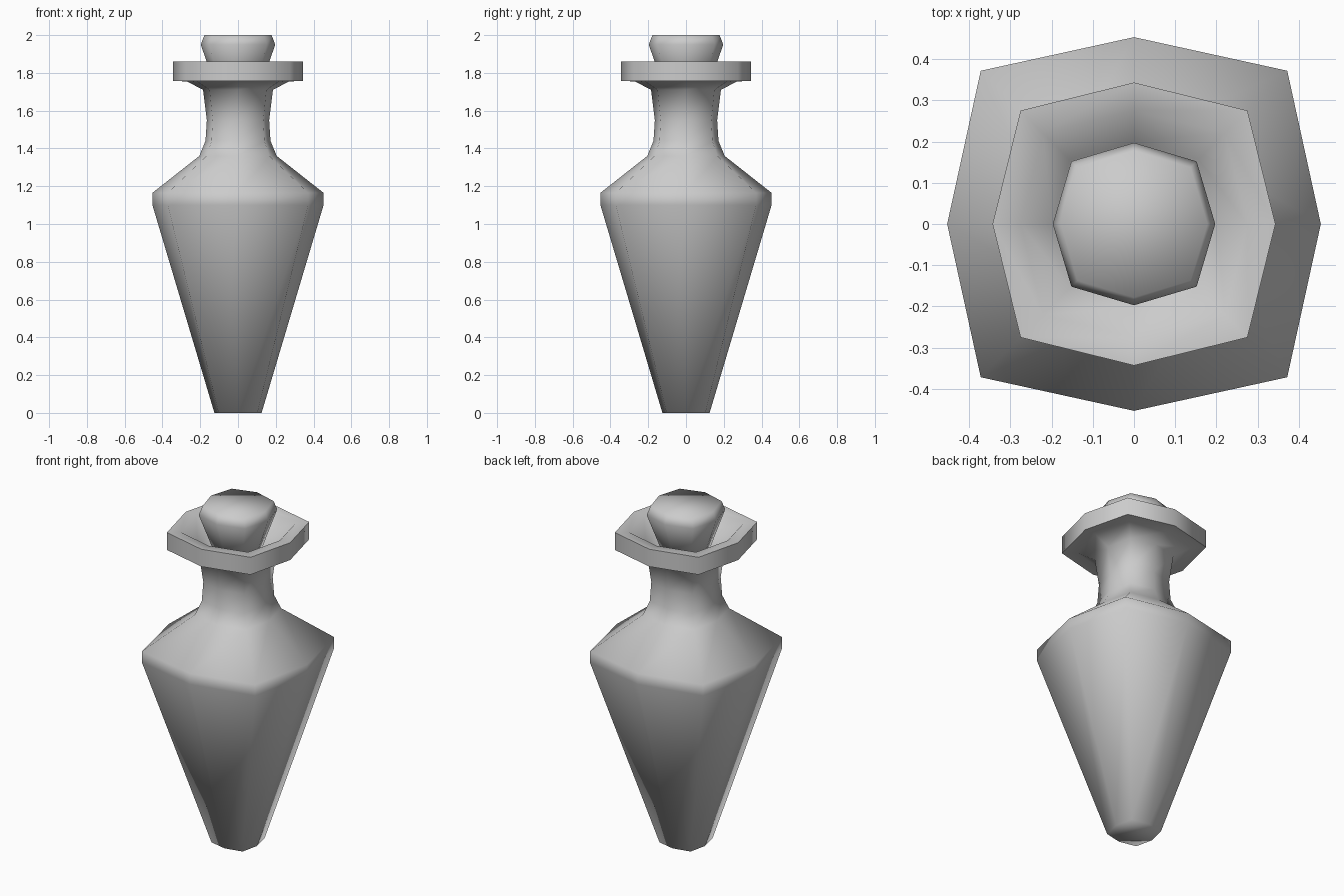
import bpy, bmesh, math

if "Cube" in bpy.data.objects:
    bpy.data.objects.remove(bpy.data.objects["Cube"])


def lathe(name, profile, angle):
    """Eight-sided squarish turning; profile rows are (axis radius, z, corner factor)."""
    bm = bmesh.new()
    rings = []
    for r, z, k in profile:
        ring = []
        for i in range(8):
            a = i * math.pi / 4
            q = r * (k if i % 2 else 1.0)
            ring.append(bm.verts.new((q * math.cos(a), q * math.sin(a), z)))
        rings.append(ring)
    for lo, hi in zip(rings, rings[1:]):
        for i in range(8):
            j = (i + 1) % 8
            bm.faces.new((lo[i], lo[j], hi[j], hi[i]))
    bm.faces.new(rings[0][::-1])
    bm.faces.new(rings[-1])
    bmesh.ops.recalc_face_normals(bm, faces=bm.faces[:])
    mesh = bpy.data.meshes.new(name)
    bm.to_mesh(mesh)
    bm.free()
    obj = bpy.data.objects.new(name, mesh)
    bpy.context.collection.objects.link(obj)
    bpy.ops.object.select_all(action='DESELECT')
    obj.select_set(True)
    bpy.context.view_layer.objects.active = obj
    bpy.ops.object.shade_smooth_by_angle(angle=math.radians(angle))
    return obj


# Bottle: tapered body, shoulder, neck, flared lip and the dish inside the lip
lathe("bottle", [
    (0.125, 0.0, 1.16), (0.453, 1.10, 1.16), (0.453, 1.165, 1.16),
    (0.205, 1.36, 1.15), (0.172, 1.44, 1.15), (0.165, 1.55, 1.15),
    (0.185, 1.71, 1.15), (0.27, 1.755, 1.14), (0.343, 1.757, 1.134),
    (0.343, 1.86, 1.134), (0.275, 1.855, 1.134), (0.20, 1.765, 1.10),
    (0.13, 1.73, 1.10),
], 80)

# Stopper: tapered plug with a chamfered top
lathe("stopper", [
    (0.115, 1.71, 1.09), (0.197, 1.95, 1.09), (0.178, 2.0, 1.09),
], 80)
